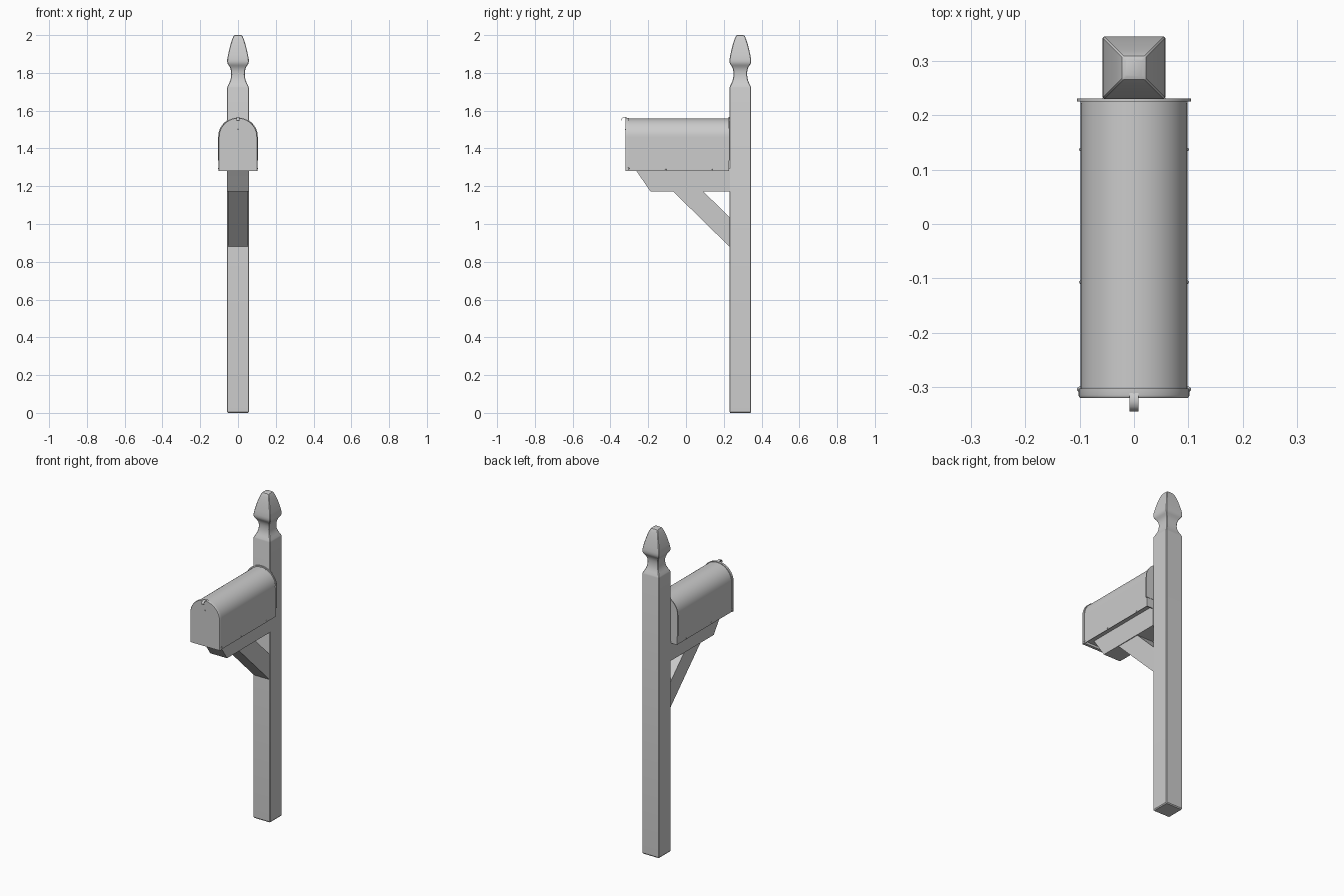
import bpy, bmesh, math

if "Cube" in bpy.data.objects:
    bpy.data.objects.remove(bpy.data.objects["Cube"])


def finish(name, bm, angle=30):
    bmesh.ops.recalc_face_normals(bm, faces=bm.faces)
    me = bpy.data.meshes.new(name)
    bm.to_mesh(me)
    bm.free()
    ob = bpy.data.objects.new(name, me)
    bpy.context.collection.objects.link(ob)
    bpy.ops.object.select_all(action='DESELECT')
    ob.select_set(True)
    bpy.context.view_layer.objects.active = ob
    bpy.ops.object.shade_smooth_by_angle(angle=math.radians(angle))
    return ob


def loft(name, rings):
    bm = bmesh.new()
    vs = [[bm.verts.new(p) for p in r] for r in rings]
    n = len(vs[0])
    for a, b in zip(vs, vs[1:]):
        for i in range(n):
            j = (i + 1) % n
            bm.faces.new((a[i], a[j], b[j], b[i]))
    bm.faces.new(vs[0][::-1])
    bm.faces.new(vs[-1])
    return finish(name, bm)


def extrude_x(name, pts, half):
    return loft(name, [[(x, y, z) for y, z in pts] for x in (-half, half)])


def arch(r, top, bottom, n=28):
    zc = top - r
    pts = [(r * math.cos(math.pi * i / n), zc + r * math.sin(math.pi * i / n))
           for i in range(n + 1)]
    return pts + [(-r, bottom), (r, bottom)]


def extrude_y(name, pts, y0, y1):
    return loft(name, [[(x, y, z) for x, z in pts] for y in (y0, y1)])


# Post with turned-style square finial and chamfered corners
PY = 0.2875


def square(h, z, c):
    k = h - c
    pts = [(h, -k), (h, k), (k, h), (-k, h), (-h, k), (-h, -k), (-k, -h), (k, -h)]
    return [(x, PY + y, z) for x, y in pts]


profile = [(.053, 0), (.0575, .006), (.0575, 1.722), (.055, 1.729), (.048, 1.743),
           (.042, 1.757), (.038, 1.772), (.036, 1.79), (.0365, 1.806), (.039, 1.82),
           (.044, 1.832), (.050, 1.841), (.0555, 1.85), (.0575, 1.86), (.057, 1.872),
           (.053, 1.895), (.047, 1.922), (.040, 1.95), (.031, 1.978), (.026, 1.99),
           (.022, 1.997), (.016, 2.0)]
loft("post", [square(h, z, 0.003) for h, z in profile])

# Support arm and diagonal brace
extrude_x("support_arm", [(-.272, 1.294), (-.262, 1.28), (-.188, 1.172), (.232, 1.172),
                          (.232, 1.294)], .0575)
extrude_x("brace", [(-.07, 1.174), (.09, 1.174), (.232, 1.034), (.232, .878)], .053)

# Mailbox shell with recessed floor
shell = arch(.098, 1.558, 1.28)
shell = shell[:-1] + [(-.095, 1.28), (-.095, 1.294), (.095, 1.294), (.095, 1.28), shell[-1]]
extrude_y("mailbox_body", shell, -.306, .226)
extrude_y("back_panel", arch(.0985, 1.5585, 1.28), .222, .2285)
extrude_y("back_rim", arch(.105, 1.566, 1.335), .225, .2305)

# Door with softly rounded front edge
loft("door", [[(x, y, z) for x, z in arch(.102 - d, 1.562 - d, 1.28)]
              for d, y in ((0, -.303), (0, -.315), (.0008, -.318), (.0025, -.32))])

# Bent latch tab on the door and its rivet
line = [(-.345, 1.549), (-.342, 1.557), (-.336, 1.563), (-.327, 1.566), (-.317, 1.565),
        (-.308, 1.560)]
extrude_x("latch_tab", line + [(y + .001, z - .003) for y, z in reversed(line)], .008)


def rivet(name, loc, r):
    bpy.ops.mesh.primitive_uv_sphere_add(segments=12, ring_count=8, radius=r, location=loc)
    bpy.context.object.name = name
    bpy.ops.object.shade_smooth()


rivet("door_rivet", (0, -.3195, 1.50), .0035)

# Hinge and floor rivets on both sides
for s, side in ((-1, "left"), (1, "right")):
    rivet("hinge_rivet_" + side, (s * .1, -.304, 1.294), .005)
    for i, y in enumerate((-.107, .137)):
        rivet(f"floor_rivet_{side}_{i}", (s * .0975, y, 1.289), .0035)
